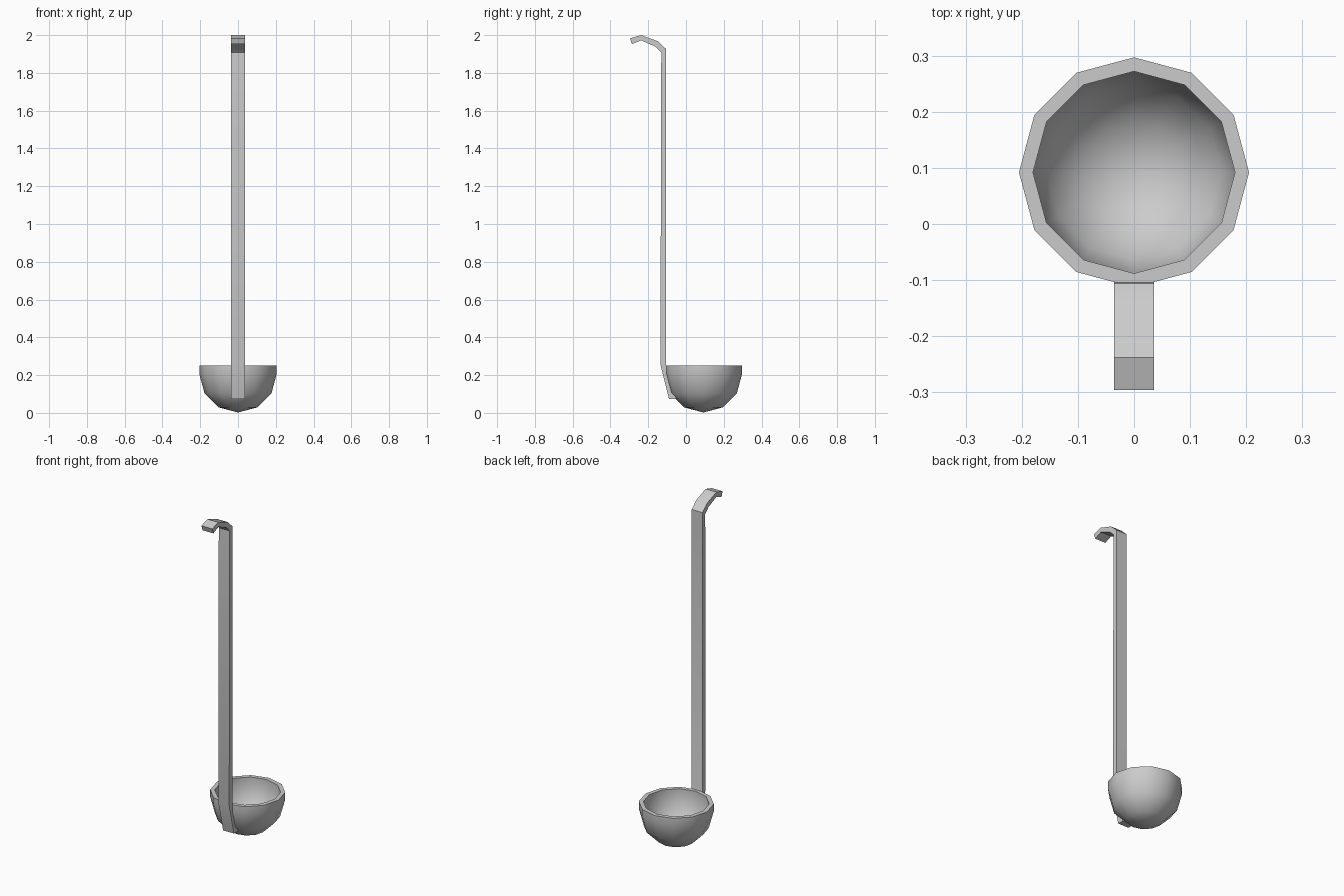
import bpy, bmesh, math

if "Cube" in bpy.data.objects:
    bpy.data.objects.remove(bpy.data.objects["Cube"])


def make_object(name, bm):
    bmesh.ops.recalc_face_normals(bm, faces=bm.faces[:])
    mesh = bpy.data.meshes.new(name)
    bm.to_mesh(mesh)
    bm.free()
    obj = bpy.data.objects.new(name, mesh)
    bpy.context.collection.objects.link(obj)
    bpy.ops.object.select_all(action='DESELECT')
    obj.select_set(True)
    bpy.context.view_layer.objects.active = obj
    bpy.ops.object.shade_smooth_by_angle(angle=math.radians(33))
    return obj


def bowl_arc(radius, centre_z, rim_z):
    # Half-round profile from the bottom pole up to a short straight rim
    arc = [(radius * math.sin(math.radians(a)),
            centre_z - radius * math.cos(math.radians(a))) for a in (0, 30, 60, 90)]
    return arc + [(radius, rim_z)]


# Bowl: outer and inner profile spun in 12 sides
bm = bmesh.new()
profile = bowl_arc(0.205, 0.207, 0.25) + bowl_arc(0.18, 0.207, 0.25)[::-1]
verts = [bm.verts.new((r, 0.092, z)) for r, z in
         [(max(r, 0.0), z) for r, z in profile]]
edges = [bm.edges.new(pair) for pair in zip(verts, verts[1:])]
bmesh.ops.spin(bm, geom=verts + edges, cent=(0, 0.092, 0), axis=(0, 0, 1),
               angle=math.tau, steps=12, use_merge=False)
bmesh.ops.remove_doubles(bm, verts=bm.verts[:], dist=0.0005)
make_object("bowl", bm)

# Handle: matching front and back side lines (y, z), from bowl to hook tip
front = [(-0.09, 0.073), (-0.135, 0.255), (-0.132, 1.80), (-0.13, 1.907),
         (-0.164, 1.94), (-0.238, 1.972), (-0.286, 1.952)]
back = [(-0.052, 0.073), (-0.106, 0.255), (-0.106, 1.80), (-0.106, 1.927),
        (-0.15, 1.968), (-0.238, 2.0), (-0.296, 1.983)]
half_width = 0.036
bm = bmesh.new()
rings = [[bm.verts.new((x, y, z)) for x, (y, z) in
          ((-half_width, f), (half_width, f), (half_width, b), (-half_width, b))]
         for f, b in zip(front, back)]
for low, high in zip(rings, rings[1:]):
    for i in range(4):
        j = (i + 1) % 4
        bm.faces.new((low[i], low[j], high[j], high[i]))
bm.faces.new(rings[0])
bm.faces.new(rings[-1])
make_object("handle", bm)
